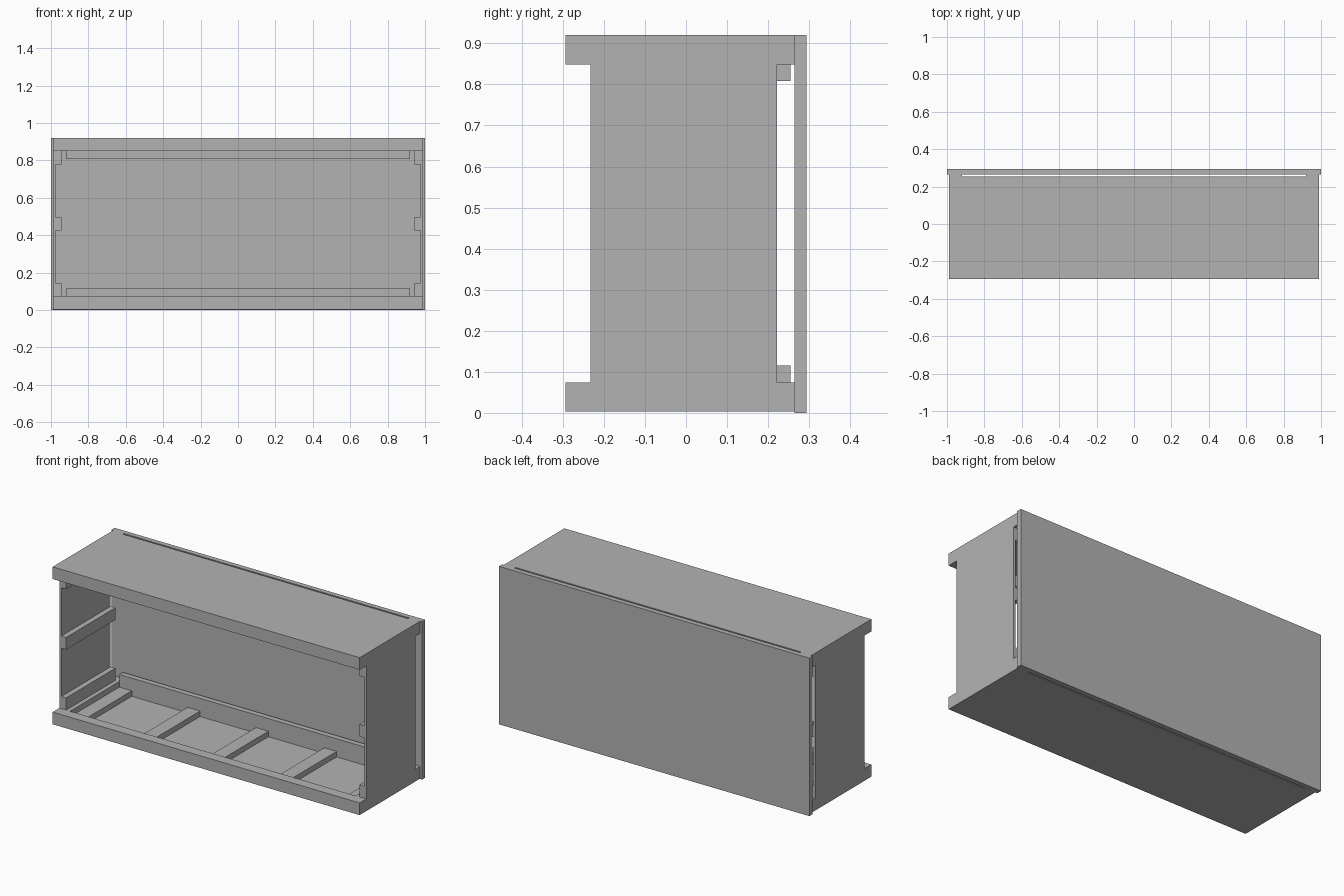
import bpy
import bmesh
from mathutils import Vector

cube = bpy.data.objects.get("Cube")
if cube:
    bpy.data.objects.remove(cube, do_unlink=True)

grey = bpy.data.materials.new("plain grey")
grey.use_nodes = True
colour = (0.45, 0.45, 0.45, 1)
grey.diffuse_color = colour
grey.node_tree.nodes["Principled BSDF"].inputs["Base Color"].default_value = colour

# Main levels and depths of the cabinet
BOTTOM, TOP = 0.003, 0.92
FRAME = 0.071                       # height of the top and bottom frames
LOW, HIGH = BOTTOM + FRAME, TOP - FRAME
FRONT, LIP, INNER_BACK, PANEL = -0.293, -0.232, 0.222, 0.264
HALF, FRAME_IN = 0.989, 0.92        # half width, inner edge of end rails


def box(name, x, y, z):
    """Box spanning the given (low, high) ranges."""
    lo, hi = Vector((x[0], y[0], z[0])), Vector((x[1], y[1], z[1]))
    bm = bmesh.new()
    bmesh.ops.create_cube(bm, size=1)
    for v in bm.verts:
        v.co = v.co * (hi - lo)
    mesh = bpy.data.meshes.new(name)
    bm.to_mesh(mesh)
    bm.free()
    mesh.materials.append(grey)
    ob = bpy.data.objects.new(name, mesh)
    ob.location = (lo + hi) / 2
    bpy.context.collection.objects.link(ob)
    return ob


def sides(name, x, y, z):
    """The same box on the left and the right."""
    box("left_" + name, x, y, z)
    box("right_" + name, (-x[1], -x[0]), y, z)


def frame(level, flip):
    """Top or bottom frame with a thin skin, rails and cross battens."""
    def rise(a, b):
        return (TOP - b, TOP - a) if flip else (BOTTOM + a, BOTTOM + b)

    wide, inner = (-HALF, HALF), (-FRAME_IN, FRAME_IN)
    box(level + "_front_rail", wide, (FRONT, LIP), rise(0, FRAME))
    sides(level + "_end_rail", (FRAME_IN, HALF), (LIP, PANEL), rise(0, FRAME))
    box(level + "_skin", inner, (LIP, INNER_BACK), rise(0, 0.006))
    box(level + "_back_rail", inner, (INNER_BACK, 0.254), rise(0, FRAME + 0.041))
    for i in range(5):
        x = (i - 2) * 0.44
        box(f"{level}_batten_{i + 1}", (x - 0.04, x + 0.04),
            (LIP, INNER_BACK), rise(0.006, 0.038))


frame("bottom", False)
frame("top", True)

# Back panel, slightly wider than the body
box("back_panel", (-1, 1), (PANEL, 0.293), (0, TOP))

# Thin side walls with three runners each
sides("wall", (0.976, HALF), (LIP, INNER_BACK), (LOW, HIGH))
runner = 0.071
for label, z in (("lower", LOW), ("middle", (LOW + HIGH - runner) / 2),
                 ("upper", HIGH - runner)):
    sides(label + "_runner", (0.945, 0.976), (LIP, INNER_BACK), (z, z + runner))
